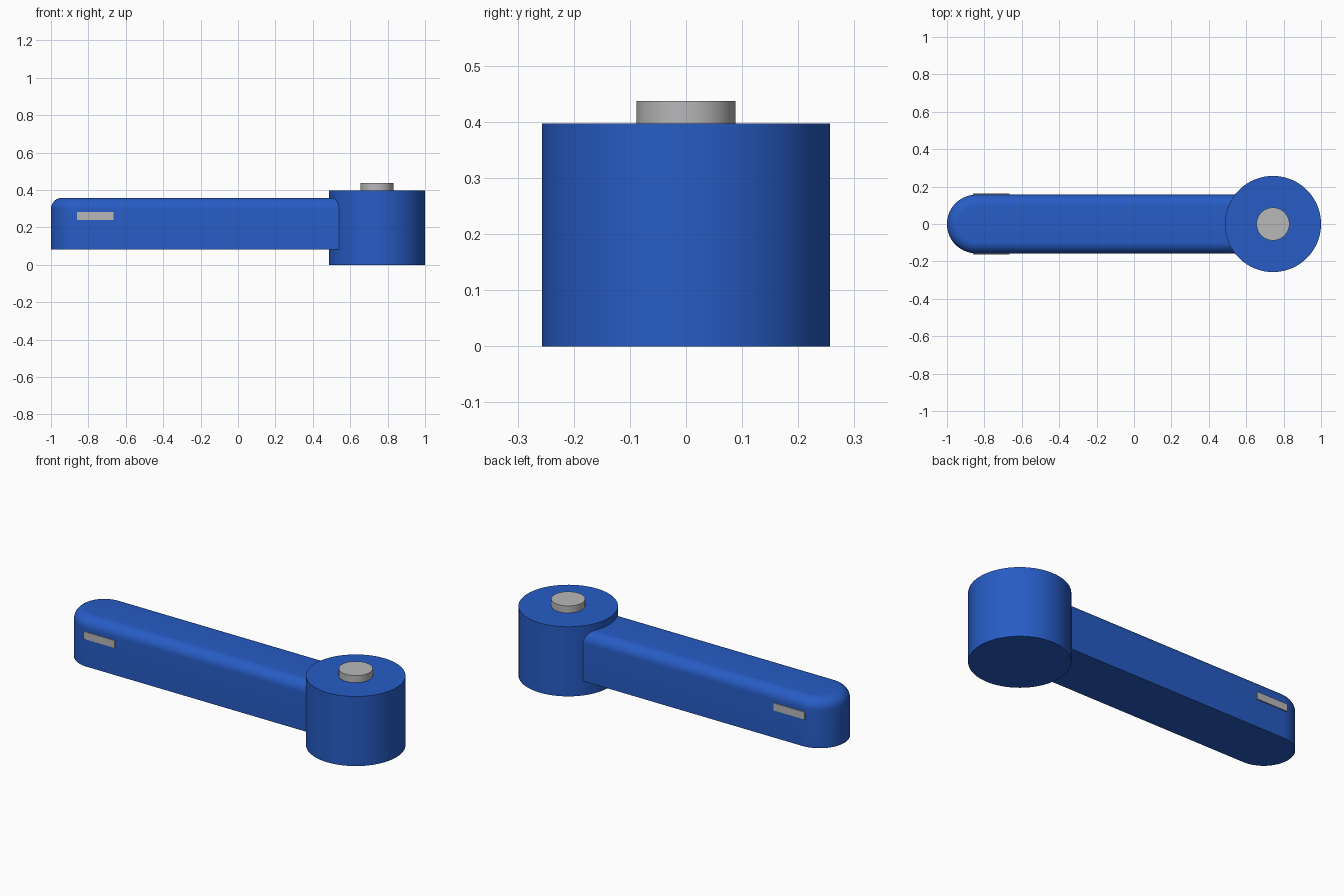
import bpy, bmesh
from math import sin, cos, pi, radians

cube = bpy.data.objects.get("Cube")
if cube:
    bpy.data.objects.remove(cube, do_unlink=True)


def material(name, rgb):
    m = bpy.data.materials.new(name)
    m.use_nodes = True
    m.diffuse_color = (*rgb, 1)
    bsdf = next(n for n in m.node_tree.nodes if n.type == 'BSDF_PRINCIPLED')
    bsdf.inputs["Base Color"].default_value = (*rgb, 1)
    return m


BLUE = material("blue plastic", (0.02, 0.107, 0.56))
GREY = material("light grey metal", (0.48, 0.48, 0.49))

HUB_X, HUB_R, HUB_TOP = 0.743, 0.257, 0.397
ARM_R, ARM_LOW, ARM_TOP, FILLET = 0.157, 0.082, 0.358, 0.06
TIP_X = ARM_R - 1


def finish(obj, name, mat):
    obj.name = obj.data.name = name
    obj.data.materials.append(mat)
    bpy.ops.object.select_all(action='DESELECT')
    obj.select_set(True)
    bpy.context.view_layer.objects.active = obj
    bpy.ops.object.shade_smooth_by_angle(angle=radians(30))


def cylinder(name, radius, low, high, mat):
    bpy.ops.mesh.primitive_cylinder_add(
        vertices=96, radius=radius, depth=high - low,
        location=(HUB_X, 0, (low + high) / 2))
    finish(bpy.context.object, name, mat)


# Pivot hub and its pin
cylinder("hub", HUB_R, 0, HUB_TOP, BLUE)
cylinder("pin", 0.088, HUB_TOP - 0.05, 0.437, GREY)


# Arm: round-tipped outline stacked upward, shrinking over the top fillet
def outline(bm, radius, z, steps=40):
    pts = [(TIP_X + radius * cos(a), radius * sin(a))
           for a in (pi / 2 + pi * i / steps for i in range(steps + 1))]
    pts += [(HUB_X, -radius), (HUB_X, radius)]
    return [bm.verts.new((x, y, z)) for x, y in pts]


bm = bmesh.new()
rings = [outline(bm, ARM_R, ARM_LOW)]
for i in range(11):
    a = pi / 2 * i / 10
    rings.append(outline(bm, ARM_R - FILLET * (1 - cos(a)),
                         ARM_TOP - FILLET * (1 - sin(a))))
for lower, upper in zip(rings, rings[1:]):
    for i in range(len(lower)):
        j = (i + 1) % len(lower)
        bm.faces.new((lower[i], lower[j], upper[j], upper[i]))
bm.faces.new(rings[0][::-1])
bm.faces.new(rings[-1])
bmesh.ops.recalc_face_normals(bm, faces=bm.faces)
mesh = bpy.data.meshes.new("arm")
bm.to_mesh(mesh)
bm.free()
arm = bpy.data.objects.new("arm", mesh)
bpy.context.collection.objects.link(arm)
finish(arm, "arm", BLUE)

# Thin grey marker plates on both sides of the arm
for side, label in ((-1, "front"), (1, "back")):
    bpy.ops.mesh.primitive_cube_add(size=1, location=(-0.763, side * (ARM_R + 0.001), 0.26))
    plate = bpy.context.object
    plate.scale = (0.196, 0.009, 0.042)
    bpy.ops.object.transform_apply(location=False, rotation=False, scale=True)
    finish(plate, label + "_marker", GREY)
